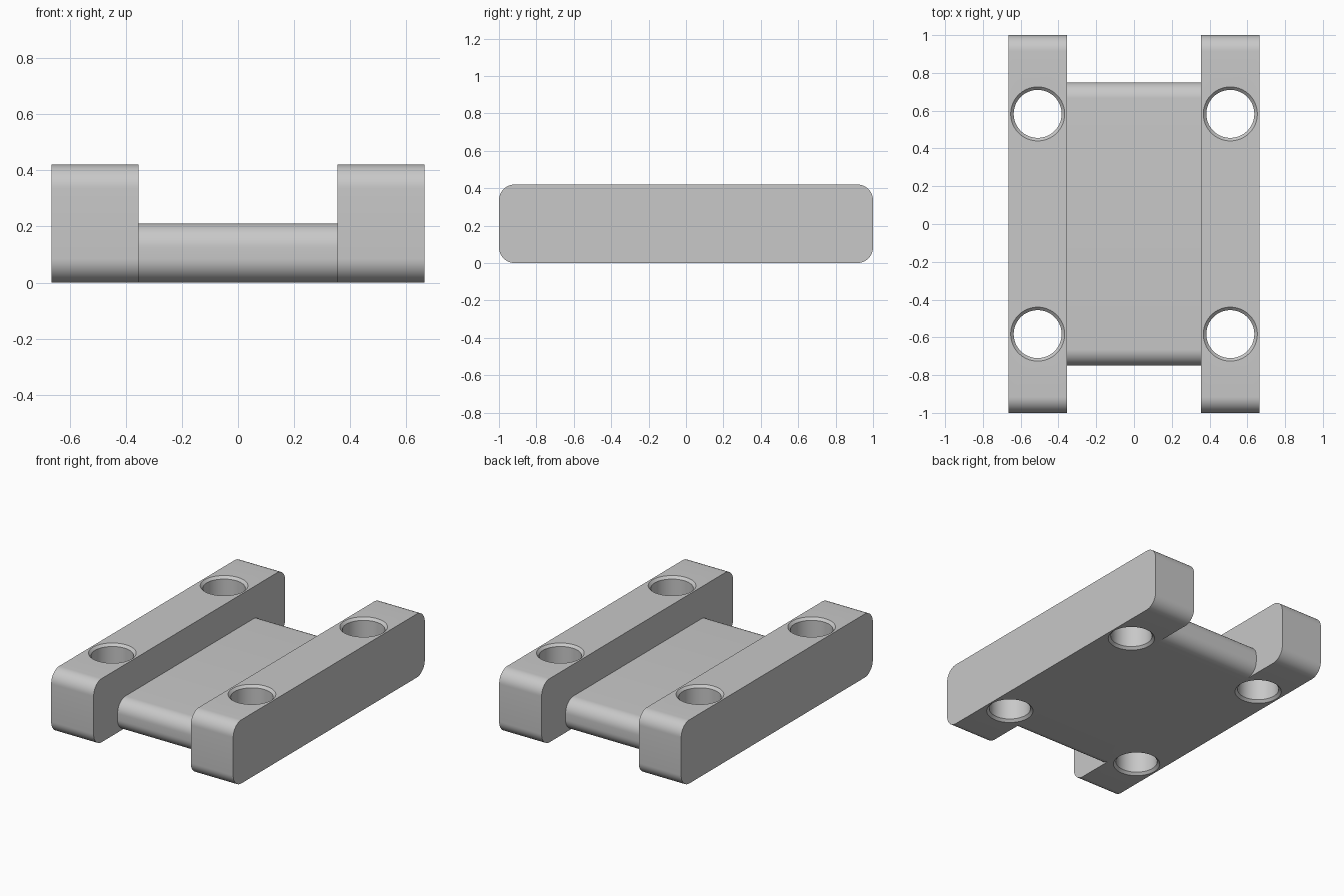
import bpy
import bmesh
from math import cos, sin, pi, radians

cube = bpy.data.objects.get("Cube")
if cube:
    bpy.data.objects.remove(cube, do_unlink=True)

RAIL_IN, RAIL_OUT = 0.355, 0.665
RAIL_HEIGHT, PLATE_HEIGHT = 0.42, 0.21
HOLE_R, CHAMFER = 0.127, 0.016

grey = bpy.data.materials.new("light grey")
grey.use_nodes = True
colour = (0.58, 0.58, 0.58, 1)
grey.diffuse_color = colour
grey.node_tree.nodes["Principled BSDF"].inputs["Base Color"].default_value = colour


def make_object(name, bm):
    bmesh.ops.recalc_face_normals(bm, faces=bm.faces)
    mesh = bpy.data.meshes.new(name)
    bm.to_mesh(mesh)
    bm.free()
    mesh.materials.append(grey)
    obj = bpy.data.objects.new(name, mesh)
    bpy.context.collection.objects.link(obj)
    return obj


def rounded_bar(name, x0, x1, half_y, height, radius, steps=12):
    """Rounded rectangle in the y-z plane, extruded along x."""
    bm = bmesh.new()
    corners = [(half_y - radius, height - radius), (radius - half_y, height - radius),
               (radius - half_y, radius), (half_y - radius, radius)]
    verts = []
    for i, (cy, cz) in enumerate(corners):
        for k in range(steps + 1):
            a = (i + k / steps) * pi / 2
            verts.append(bm.verts.new((x0, cy + radius * cos(a), cz + radius * sin(a))))
    face = bm.faces.new(verts)
    extruded = bmesh.ops.extrude_face_region(bm, geom=[face], use_keep_orig=True)
    moved = [g for g in extruded["geom"] if isinstance(g, bmesh.types.BMVert)]
    bmesh.ops.translate(bm, vec=(x1 - x0, 0, 0), verts=moved)
    return make_object(name, bm)


def hole_cutter(name, x, y, sides=64):
    """Spindle that cuts a through hole chamfered at both ends."""
    over = 0.02
    wide = HOLE_R + CHAMFER + over
    profile = [(wide, -over), (HOLE_R, CHAMFER),
               (HOLE_R, RAIL_HEIGHT - CHAMFER), (wide, RAIL_HEIGHT + over)]
    bm = bmesh.new()
    rings = [[bm.verts.new((x + r * cos(2 * pi * k / sides), y + r * sin(2 * pi * k / sides), z))
              for k in range(sides)] for r, z in profile]
    for low, high in zip(rings, rings[1:]):
        for k in range(sides):
            n = (k + 1) % sides
            bm.faces.new((low[k], low[n], high[n], high[k]))
    bm.faces.new(rings[0])
    bm.faces.new(rings[-1])
    cutter = make_object(name, bm)
    cutter.hide_render = True
    return cutter


def combine(target, other, operation):
    """Apply an exact boolean and discard the second object."""
    mod = target.modifiers.new(operation.lower(), 'BOOLEAN')
    mod.operation, mod.solver, mod.object = operation, 'EXACT', other
    bpy.ops.object.select_all(action='DESELECT')
    bpy.context.view_layer.objects.active = target
    target.select_set(True)
    bpy.ops.object.modifier_apply(modifier=mod.name)
    bpy.data.objects.remove(other, do_unlink=True)


# Low connecting plate, fused with the two tall rails
body = rounded_bar("mounting_bracket", -RAIL_IN - 0.005, RAIL_IN + 0.005, 0.75, PLATE_HEIGHT, 0.085)
for side, label in ((1, "left"), (-1, "right")):
    rail = rounded_bar(label + "_rail", side * RAIL_IN, side * RAIL_OUT, 1.0, RAIL_HEIGHT, 0.085)
    # Two chamfered bolt holes per rail
    for y in (-0.583, 0.583):
        combine(rail, hole_cutter("hole_cutter", side * 0.51, y), 'DIFFERENCE')
    combine(body, rail, 'UNION')

bpy.ops.object.select_all(action='DESELECT')
bpy.context.view_layer.objects.active = body
body.select_set(True)
bpy.ops.object.shade_smooth_by_angle(angle=radians(30))
